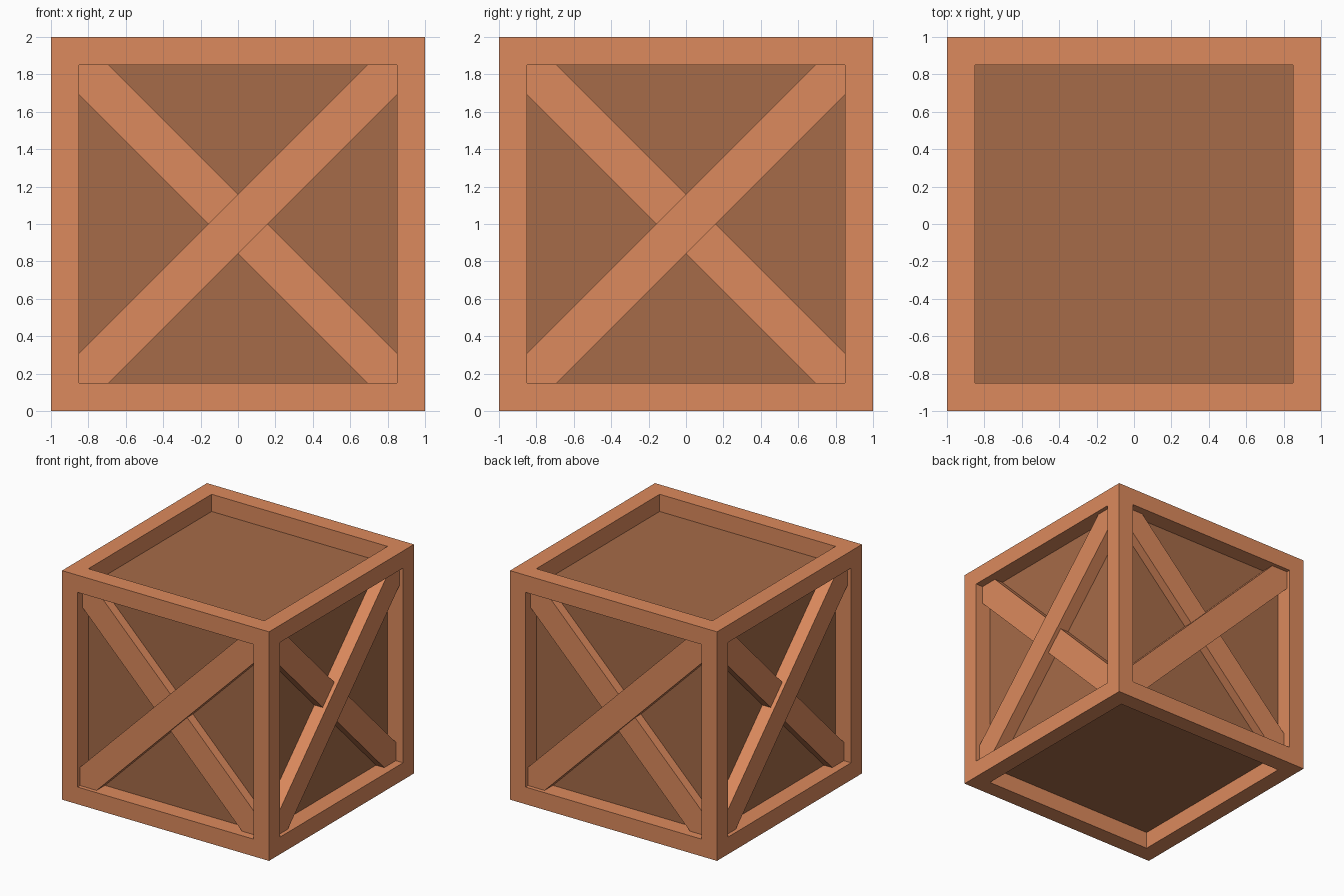
import bpy, bmesh, math
from itertools import product
from mathutils import Matrix, Vector

if "Cube" in bpy.data.objects:
    bpy.data.objects.remove(bpy.data.objects["Cube"])

IN = 0.85      # inner edge of the frame and face of the panels
CUT = 0.16     # half width of a brace measured along the frame


def material(name, rgb):
    m = bpy.data.materials.new(name)
    m.diffuse_color = (*rgb, 1)
    m.use_nodes = True
    m.node_tree.nodes["Principled BSDF"].inputs["Base Color"].default_value = m.diffuse_color
    return m


LIGHT = material("light_wood", (0.716, 0.254, 0.109))
DARK = material("dark_wood", (0.381, 0.147, 0.065))


def finish(bm, name, mat):
    bmesh.ops.remove_doubles(bm, verts=bm.verts, dist=1e-5)
    bmesh.ops.recalc_face_normals(bm, faces=bm.faces)
    mesh = bpy.data.meshes.new(name)
    bm.to_mesh(mesh)
    bm.free()
    mesh.materials.append(mat)
    ob = bpy.data.objects.new(name, mesh)
    bpy.context.collection.objects.link(ob)
    return ob


# Frame: 3x3x3 cells, keeping the edge and corner cells as one clean shell
C = (-1, -IN, IN, 1)


def solid(cell):
    return all(0 <= i <= 2 for i in cell) and sum(i != 1 for i in cell) >= 2


bm = bmesh.new()
for cell in filter(solid, product(range(3), repeat=3)):
    for axis, side in product(range(3), (0, 1)):
        near = list(cell)
        near[axis] += 2 * side - 1
        if solid(near):
            continue
        corners = []
        for a, b in ((0, 0), (1, 0), (1, 1), (0, 1)):
            i = list(cell)
            i[axis] += side
            i[(axis + 1) % 3] += a
            i[(axis + 2) % 3] += b
            corners.append(bm.verts.new((C[i[0]], C[i[1]], C[i[2]] + 1)))
        bm.faces.new(corners)
finish(bm, "frame", LIGHT)

# Inner box: the recessed panels on all six sides
bm = bmesh.new()
bmesh.ops.create_cube(bm, size=2 * IN, matrix=Matrix.Translation((0, 0, 1)))
finish(bm, "panels", DARK)


# Diagonal brace on one side, its ends cut to fit the frame corners
def brace(name, flip, outer, turn):
    k = IN - CUT
    profile = [(-IN, -IN), (-k, -IN), (IN, k), (IN, IN), (k, IN), (-IN, -k)]
    bm = bmesh.new()
    face = bm.faces.new([bm.verts.new((x * flip, -IN, z + 1)) for x, z in profile])
    ext = bmesh.ops.extrude_face_region(bm, geom=[face])["geom"]
    bmesh.ops.translate(bm, vec=Vector((0, IN - outer, 0)),
                        verts=[v for v in ext if isinstance(v, bmesh.types.BMVert)])
    bm.transform(Matrix.Rotation(turn, 4, "Z"))
    finish(bm, name, LIGHT)


for n, side in enumerate(("front", "right", "back", "left")):
    brace(side + "_rising_brace", 1, 0.965, n * math.pi / 2)
    brace(side + "_falling_brace", -1, 0.93, n * math.pi / 2)
